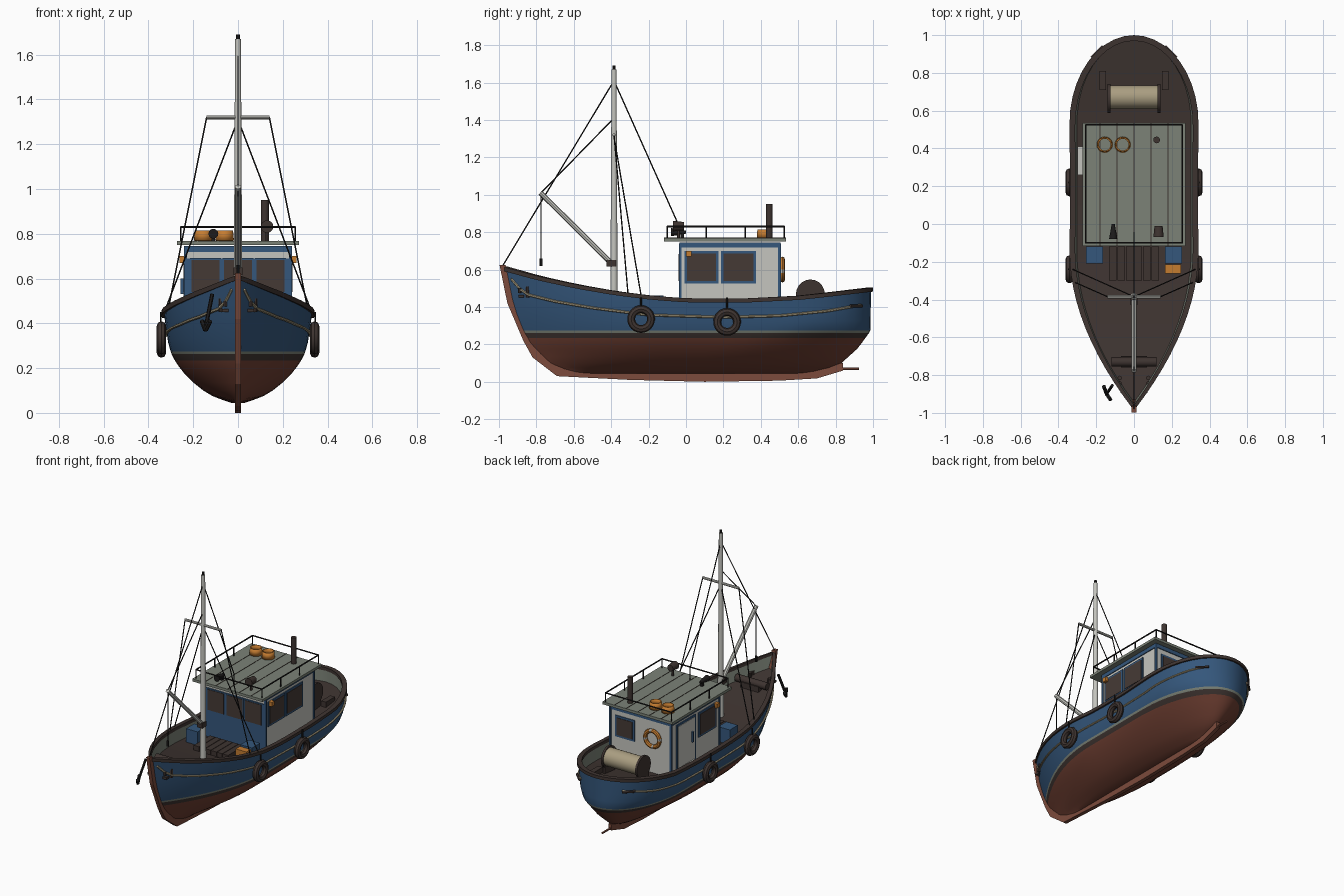
import bpy, bmesh, math
from mathutils import Vector, Matrix

if "Cube" in bpy.data.objects:
    bpy.data.objects.remove(bpy.data.objects["Cube"])

def material(name, r, g, b):
    m = bpy.data.materials.new(name)
    m.diffuse_color = (r, g, b, 1)
    m.use_nodes = True
    m.node_tree.nodes["Principled BSDF"].inputs["Base Color"].default_value = m.diffuse_color
    return m

BLUE = material("hull blue", .035, .095, .2)
RED = material("bottom red", .16, .05, .032)
KEEL = material("keel red", .2, .07, .045)
BROWN = material("dark brown", .048, .034, .03)
GREY = material("grey green", .2, .225, .185)
WHITE = material("off white", .56, .56, .52)
ORANGE = material("orange", .55, .2, .03)
CREAM = material("cream", .4, .34, .22)
BLACK = material("rope black", .012, .011, .011)
GLASS = material("window brown", .06, .042, .036)

def finish(name, bm, mats, smooth=False):
    me = bpy.data.meshes.new(name)
    bm.to_mesh(me)
    bm.free()
    for m in mats if isinstance(mats, list) else [mats]:
        me.materials.append(m)
    ob = bpy.data.objects.new(name, me)
    bpy.context.collection.objects.link(ob)
    if smooth:
        bpy.ops.object.select_all(action='DESELECT')
        ob.select_set(True)
        bpy.context.view_layer.objects.active = ob
        bpy.ops.object.shade_smooth_by_angle(angle=math.radians(35))
    return ob

def box(name, x0, x1, y0, y1, z0, z1, mat):
    bm = bmesh.new()
    mx = Matrix.Translation(((x0+x1)/2, (y0+y1)/2, (z0+z1)/2)) @ Matrix.Diagonal((x1-x0, y1-y0, z1-z0, 1))
    bmesh.ops.create_cube(bm, size=1, matrix=mx)
    return finish(name, bm, mat)

def rod(name, pts, r, mat, r2=None, seg=6):
    """Round rod through a list of points."""
    bm = bmesh.new()
    for a, b in zip(pts, pts[1:]):
        a, b = Vector(a), Vector(b)
        d = b - a
        mx = Matrix.Translation((a+b)/2) @ d.to_track_quat('Z', 'Y').to_matrix().to_4x4()
        bmesh.ops.create_cone(bm, cap_ends=True, segments=seg, radius1=r, radius2=r2 or r,
                              depth=d.length, matrix=mx)
    return finish(name, bm, mat, seg > 8)

def ring(name, c, R, r, axis, mats, n=24, k=8):
    """Torus about the given axis; several materials alternate round it."""
    bm = bmesh.new()
    rot = Vector(axis).to_track_quat('Z', 'Y').to_matrix()
    vs = [[bm.verts.new(Vector(c) + rot @ Vector((
        (R+r*math.cos(b))*math.cos(a), (R+r*math.cos(b))*math.sin(a), r*math.sin(b))))
        for b in [2*math.pi*j/k for j in range(k)]] for a in [2*math.pi*i/n for i in range(n)]]
    for i in range(n):
        for j in range(k):
            p, q, j2 = vs[i], vs[(i+1) % n], (j+1) % k
            bm.faces.new((p[j], q[j], q[j2], p[j2])).material_index = (1 if i % 6 == 0 else 0) if len(mats) > 1 else 0
    return finish(name, bm, mats, True)

def interp(tab, v):
    if v <= tab[0][0]: return tab[0][1]
    for (a, p), (b, q) in zip(tab, tab[1:]):
        if v <= b: return p + (q-p)*(v-a)/(b-a)
    return tab[-1][1]

# Hull shape rules: stem, stern, half beam and sheer
STEM = [(.045, -.64), (.1, -.75), (.2, -.845), (.3, -.9), (.42, -.94), (.62, -.98)]
STERN = [(.045, .66), (.09, .82), (.18, .92), (.27, .985), (.5, .99)]
BEAM = [(.045, .03), (.07, .105), (.1, .155), (.15, .218), (.2, .26), (.25, .292), (.3, .31), (.45, .332)]
SHEER = [(-.99, .61), (-.8, .555), (-.6, .51), (-.4, .475), (-.2, .45), (0, .435), (.3, .435), (.6, .45), (.8, .472), (1, .495)]

def sheer(u):
    return interp(SHEER, -.98 + 1.97*u)

def hull(u, z, off=0):
    s = .45 + .31*min(1, max(0, (z-.05)/.25))
    w = 1 - (1-u/.42)**2 if u < .42 else 1
    if u > s: w = math.sqrt(max(0, 1-((u-s)/(1-s))**2))
    a, b = interp(STEM, z), interp(STERN, z)
    return Vector((w*interp(BEAM, z)*(1+off/.335), (a+(b-a)*u)*(1+off), z))

def hull_at(y, z, off=0):
    a, b = interp(STEM, z), interp(STERN, z)
    return hull(min(1, max(0, (y-a)/(b-a))), z, off)

US = [.42*i/12 for i in range(12)] + [.42+.34*i/6 for i in range(6)] + \
     [.76+.24*math.sin(i/10*math.pi/2) for i in range(11)]

def loft(name, rings, mats, idx, closed=False, bottom=False, smooth=True):
    """rings: functions u -> point on the +x side, mirrored to a full loop."""
    bm = bmesh.new()
    rows = []
    for f in rings:
        side = [f(u) for u in US]
        loop = side + [Vector((-p.x, p.y, p.z)) for p in side[-2:0:-1]]
        rows.append([bm.verts.new(p) for p in loop])
    n, m = len(rows[0]), len(US)
    pairs = list(zip(rows, rows[1:])) + ([(rows[-1], rows[0])] if closed else [])
    for j, (p, q) in enumerate(pairs):
        for i in range(n):
            k = (i+1) % n
            bm.faces.new((p[i], p[k], q[k], q[i])).material_index = idx[j] if idx else 0
    if bottom:
        r = rows[0]
        for i in range(m-1):
            vs = [r[i], r[(n-i) % n], r[(n-i-1) % n], r[i+1]]
            bm.faces.new(list(dict.fromkeys(vs))).material_index = 0
    bmesh.ops.remove_doubles(bm, verts=bm.verts, dist=1e-5)
    return finish(name, bm, mats, smooth)

# Painted hull shell
low = [.045, .058, .075, .1, .135, .175, .21, .235, .262, .275]
rings = [lambda u, z=z: hull(u, z) for z in low]
rings += [lambda u, t=t: hull(u, .275+(sheer(u)-.275)*t) for t in (.25, .5, .75, 1)]
loft("hull", rings, [RED, BROWN, GREY, BLUE], [0]*7+[1, 2]+[3]*4, bottom=True)
# Bulwark lining, deck and cap rail
loft("bulwark_lining", [lambda u: hull(u, sheer(u), -.016), lambda u: hull(u, sheer(u)-.095, -.016)], GREY, None)
deck = bmesh.new()
pts = [hull(u, sheer(u)-.09, -.01) for u in US]
R = [deck.verts.new(p) for p in pts]
L = [deck.verts.new((-p.x, p.y, p.z)) for p in pts]
for i in range(len(US)-1):
    deck.faces.new((R[i], R[i+1], L[i+1], L[i]))
bmesh.ops.remove_doubles(deck, verts=deck.verts, dist=1e-5)
finish("deck", deck, BROWN)
loft("cap_rail", [lambda u, o=o, d=d: hull(u, sheer(u), o)+Vector((0, 0, d))
                  for o, d in ((.01, -.012), (.01, .01), (-.02, .01), (-.02, -.012))], BROWN, None, closed=True)

# Keel and stem post
prof = [(-.997, .625), (-.955, .42), (-.87, .22), (-.82, .13), (-.69, .03), (-.3, .01), (.1, 0), (.5, .006),
        (.7, .018), (.84, .06), (.84, .1), (.7, .09), (-.58, .09), (-.78, .25), (-.9, .42), (-.965, .625)]
bm = bmesh.new()
f = bm.faces.new([bm.verts.new((-.013, y, z)) for y, z in prof])
ext = bmesh.ops.extrude_face_region(bm, geom=[f])
bmesh.ops.translate(bm, vec=(.026, 0, 0), verts=[v for v in ext['geom'] if isinstance(v, bmesh.types.BMVert)])
bmesh.ops.recalc_face_normals(bm, faces=bm.faces)
finish("keel", bm, KEEL)
rod("propeller_shaft", [(0, .8, .07), (0, .925, .07)], .007, KEEL)

# Side ropes, tyre fenders and bow fairleads on both sides
LINE = [(-.93, .55), (-.89, .5), (-.84, .465), (-.7, .43), (-.5, .395), (-.2, .357), (.2, .345), (.5, .353), (.75, .378), (.93, .41)]
for s, side in ((1, "right"), (-1, "left")):
    flip = lambda p: (s*p.x, p.y, p.z)
    ys = [-.93+1.86*i/40 for i in range(41)]
    rod(side+"_side_rope", [flip(hull_at(y, interp(LINE, y), .005)) for y in ys], .007, CREAM)
    rod(side+"_stern_cleat", [flip(hull_at(y, .405, .012)) for y in (.87, .93)], .009, BROWN)
    for i, (y, z) in enumerate(((-.24, .335), (.22, .32))):
        ring(f"{side}_tyre_{i}", (s*.342, y, z), .053, .021, (1, 0, 0), [BROWN])
        rod(f"{side}_tyre_rope_{i}", [(s*.345, y, z+.05), (s*.345, y, .45)], .005, BLACK)
    p = hull_at(-.88, .475, .01)
    box(side+"_fairlead", s*p.x-.015, s*p.x+.015, -.895, -.865, .45, .465, BROWN)
    rod(side+"_fairlead_post", [flip(p), (s*p.x, p.y, .5)], .01, BROWN)
    # deck fittings
    for dy in (-.845, -.815):
        rod(f"{side}_bitt", [(s*.075, dy, .45), (s*.075, dy, .51)], .012, BROWN, seg=8)
    box(side+"_locker", s*.21-.045, s*.21+.045, -.21, -.12, .35, .46, BLUE)
    box(side+"_winch_bracket", s*.165-.018, s*.165+.018, .71, .81, .36, .41, BROWN)
    # shrouds
    rod(side+"_outer_shroud", [(s*.14, -.385, 1.32), (s*.31, -.31, .47)], .0035, BLACK)
    rod(side+"_inner_shroud", [(0, -.385, 1.31), (s*.325, -.24, .46)], .0035, BLACK)
    # winch flanges
    rod(side+"_winch_flange", [(s*.125, .665, .47), (s*.14, .665, .47)], .077, BROWN, seg=20)
    box(side+"_winch_foot", s*.132-.008, s*.132+.008, .61, .72, .35, .46, BROWN)
    # navigation lamps
    box(side+"_nav_lamp", s*.25-.012, s*.25+.012, -.0, .03, .67, .7, ORANGE)

rod("net_drum", [(-.13, .672, .475), (.13, .672, .475)], .062, CREAM, seg=20)
rod("anchor_windlass", [(-.12, -.73, .495), (.12, -.73, .495)], .025, BROWN, seg=12)
box("windlass_base", -.07, .07, -.76, -.7, .43, .49, BROWN)
rod("anchor_shank", [(-.115, -.855, .53), (-.145, -.9, .38)], .009, BLACK)
rod("anchor_arms", [(-.16, -.86, .41), (-.145, -.9, .37), (-.125, -.93, .41)], .011, BLACK)
box("orange_crate", .165, .25, -.262, -.215, .37, .45, ORANGE)
for i in range(6):
    x = -.135 + i*.045
    box(f"hatch_plank_{i}", x+.002, x+.043, -.3, -.12, .35, .41, BROWN)

# Cabin
box("cabin_walls", -.235, .235, -.03, .5, .34, .745, WHITE)
box("cabin_top_trim", -.241, .241, -.036, .506, .718, .745, BLUE)
for x in (-.235, .235):
    for y in (-.03, .5):
        box("cabin_corner_post", x-.007, x+.007, y-.007, y+.007, .34, .74, BLUE)

def panel(name, axis, at, a0, a1, z0, z1, mat, frame=.014):
    """Framed plate on a wall: axis 'x' or 'y', at = wall position (sign gives outside)."""
    sgn = 1 if at > .1 else -1
    for n, g, d, m in (("_frame", frame, .006, BLUE), ("", 0, .009, mat)):
        lo, hi = sorted((at-sgn*.001, at+sgn*d))
        if axis == 'x': box(name+n, lo, hi, a0-g, a1+g, z0-g, z1+g, m)
        else: box(name+n, a0-g, a1+g, lo, hi, z0-g, z1+g, m)

panel("side_window_a", 'x', .235, .005, .16, .54, .685, GLASS)
panel("side_window_b", 'x', .235, .2, .36, .54, .685, GLASS)
panel("left_window", 'x', -.235, .02, .19, .54, .685, GLASS)
panel("left_door", 'x', -.235, .25, .43, .37, .69, WHITE)
box("door_handle", -.256, -.24, .275, .29, .53, .6, BLUE)
box("door_step", -.3, -.236, .26, .41, .35, .4, WHITE)
box("front_wall_paint", -.235, .235, -.035, -.03, .34, .69, BLUE)
for i, x in enumerate((-.145, 0, .145)):
    panel(f"front_window_{i}", 'y', -.032, x-.062, x+.062, .54, .683, GLASS, .008)
panel("rear_window", 'y', .5, .06, .18, .55, .67, GLASS)
ring("life_ring", (-.1, .515, .6), .055, .014, (0, 1, 0), [ORANGE, WHITE])

# Roof with seams and railing
box("roof", -.272, .272, -.117, .535, .75, .768, GREY)
for x in (-.18, -.09, 0, .09, .18):
    box("roof_seam", x-.002, x+.002, -.117, .535, .765, .77, BROWN)
c = [(-.255, -.1), (.255, -.1), (.255, .525), (-.255, .525), (-.255, -.1)]
rod("roof_rail", [(x, y, .83) for x, y in c], .005, BLACK)
for x in (-.255, .255):
    for y in (-.1, .108, .316, .525):
        rod("rail_post", [(x, y, .765), (x, y, .83)], .004, BLACK)

# Roof gear
for i, x in enumerate((-.155, -.06)):
    bm = bmesh.new()
    bmesh.ops.create_cone(bm, cap_ends=False, segments=20, radius1=.042, radius2=.038, depth=.046,
                          matrix=Matrix.Translation((x, .42, .792)))
    ob = finish(f"roof_bucket_{i}", bm, ORANGE, True)
    ob.modifiers.new("thickness", 'SOLIDIFY').thickness = .007
rod("exhaust_pipe", [(.12, .445, .75), (.12, .445, .95)], .018, BROWN, seg=12)
rod("searchlight_post", [(.13, -.04, .765), (.13, -.04, .82)], .009, BROWN)
rod("searchlight", [(.13, -.07, .832), (.13, -.01, .832)], .028, BROWN, r2=.022, seg=14)
rod("horn", [(-.11, -.08, .8), (-.11, 0, .8)], .022, BLACK, r2=.008, seg=12)
box("horn_foot", -.118, -.102, -.03, -.01, .765, .8, BLACK)

# Mast, boom and rigging
M = -.385
rod("mast", [(0, M, .37), (0, M, 1.67)], .02, WHITE, r2=.013, seg=12)
rod("mast_cap", [(0, M, 1.66), (0, M, 1.69)], .009, BLACK, seg=8)
rod("crosstree", [(-.14, M, 1.32), (.14, M, 1.32)], .009, WHITE, seg=8)
rod("boom", [(0, -.4, .635), (0, -.778, 1.01)], .014, WHITE, seg=8)
box("boom_bracket", -.02, .02, -.425, -.375, .615, .65, BROWN)
rod("fore_stay", [(0, M, 1.61), (0, -.98, .62)], .0035, BLACK)
rod("aft_stay", [(0, M, 1.61), (0, -.045, .85), (0, -.045, .765)], .0035, BLACK)
rod("boom_lift", [(0, M, 1.41), (0, -.775, 1.01)], .0035, BLACK)
rod("cargo_line", [(0, -.775, 1.01), (0, -.775, .65)], .0035, BLACK)
rod("cargo_hook", [(0, -.775, .66), (0, -.775, .62)], .008, BLACK)
